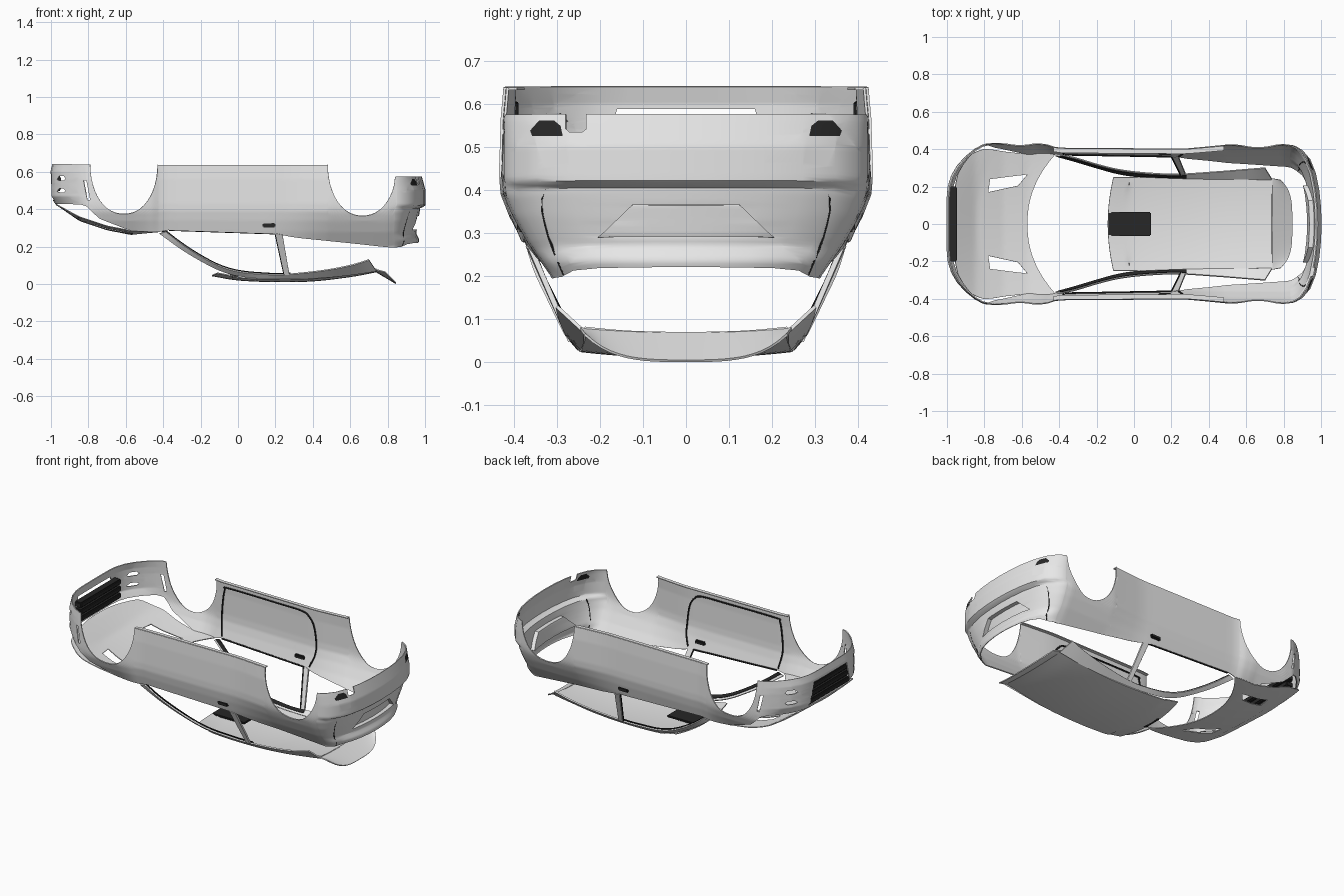
import bpy, bmesh, math
from mathutils import Vector

if "Cube" in bpy.data.objects:
    bpy.data.objects.remove(bpy.data.objects["Cube"])


def material(name, v):
    m = bpy.data.materials.new(name)
    m.diffuse_color = (v, v, v, 1)
    m.use_nodes = True
    m.node_tree.nodes["Principled BSDF"].inputs["Base Color"].default_value = m.diffuse_color
    return m


GREY, DARK = material("body_grey", 0.8), material("trim_black", 0.02)


def interp(x, pts):
    if x <= pts[0][0]:
        return pts[0][1]
    for (a, u), (b, v) in zip(pts, pts[1:]):
        if x <= b:
            return u + (v - u) * (x - a) / max(b - a, 1e-9)
    return pts[-1][1]


def spline(pts, n=6):
    p = [Vector(q) for q in pts]
    p = [2 * p[0] - p[1]] + p + [2 * p[-1] - p[-2]]
    out = []
    for i in range(1, len(p) - 2):
        a, b, c, d = p[i - 1:i + 3]
        for k in range(n):
            t = k / n
            out.append(0.5 * (2 * b + (c - a) * t + (2 * a - 5 * b + 4 * c - d) * t * t
                              + (3 * b - a - 3 * c + d) * t ** 3))
    return out + [p[-2]]


def grid(rows, closed=False):
    bm = bmesh.new()
    vs = [[bm.verts.new(c) for c in r] for r in rows]
    n = len(vs)
    for i in range(n if closed else n - 1):
        a, b = vs[i], vs[(i + 1) % n]
        for j in range(len(a) - 1):
            bm.faces.new((a[j], b[j], b[j + 1], a[j + 1]))
    return bm


def finish(name, bm, mat=GREY, thick=0.0):
    me = bpy.data.meshes.new(name)
    bmesh.ops.recalc_face_normals(bm, faces=bm.faces)
    bm.to_mesh(me)
    bm.free()
    ob = bpy.data.objects.new(name, me)
    bpy.context.collection.objects.link(ob)
    me.materials.append(mat)
    if mat is GREY:
        me.materials.append(DARK)
    bpy.ops.object.select_all(action='DESELECT')
    ob.select_set(True)
    bpy.context.view_layer.objects.active = ob
    if thick:
        m = ob.modifiers.new("thickness", 'SOLIDIFY')
        m.thickness, m.offset = thick, 0
        bpy.ops.object.modifier_apply(modifier=m.name)
    bpy.ops.object.shade_smooth_by_angle(angle=math.radians(35))
    return ob


def cut(bm, a, b, pts, where, act):
    """Cut a convex outline (in axes a, b) into the sheet, then delete, darken or push it in."""
    c = [sum(p[k] for p in pts) / len(pts) for k in (0, 1)]
    sides = []
    for p, q in zip(pts, pts[1:] + pts[:1]):
        co, no = Vector(), Vector()
        co[a], co[b] = p
        no[a], no[b] = q[1] - p[1], p[0] - q[0]
        if no[a] * (c[0] - p[0]) + no[b] * (c[1] - p[1]) > 0:
            no = -no
        sides.append((co, no))
    lo = [min(p[k] for p in pts) - 0.07 for k in (0, 1)]
    hi = [max(p[k] for p in pts) + 0.07 for k in (0, 1)]

    def near():
        out = []
        for f in bm.faces:
            m = f.calc_center_median()
            if where(m) and lo[0] < m[a] < hi[0] and lo[1] < m[b] < hi[1]:
                out.append(f)
        return out
    for co, no in sides:
        fs = near()
        geom = fs + list({e for f in fs for e in f.edges}) + list({v for f in fs for v in f.verts})
        bmesh.ops.bisect_plane(bm, geom=geom, dist=1e-5, plane_co=co, plane_no=no)
    ins = [f for f in near() if all((f.calc_center_median() - co).dot(no) < 0 for co, no in sides)]
    if act == 'hole':
        bmesh.ops.delete(bm, geom=ins, context='FACES')
    elif act == 'dark':
        for f in ins:
            f.material_index = 1
    else:
        r = bmesh.ops.extrude_face_region(bm, geom=ins)
        bmesh.ops.translate(bm, vec=act, verts=[g for g in r['geom'] if isinstance(g, bmesh.types.BMVert)])
        bmesh.ops.delete(bm, geom=[f for f in ins if f.is_valid], context='FACES')


def tube(name, pts, r, mat=DARK):
    pts = [Vector(p) for p in pts]
    rows = []
    for i, p in enumerate(pts):
        t = (pts[min(i + 1, len(pts) - 1)] - pts[max(i - 1, 0)]).normalized()
        u = t.cross(Vector((0.1, 1, 0.2))).normalized()
        w = t.cross(u)
        rows.append([p + r * (u * math.cos(k * math.pi / 3) + w * math.sin(k * math.pi / 3)) for k in range(7)])
    bm = grid(rows)
    bmesh.ops.remove_doubles(bm, verts=bm.verts, dist=1e-6)
    finish(name, bm, mat)


def box(name, c, s, mat, bevel=0.006):
    bm = bmesh.new()
    bmesh.ops.create_cube(bm, size=1)
    for v in bm.verts:
        v.co = Vector(c) + Vector([v.co[k] * s[k] for k in range(3)])
    bmesh.ops.bevel(bm, geom=bm.edges[:], offset=bevel, segments=2, affect='EDGES')
    finish(name, bm, mat)


# Body shape rules: plan outline, edge heights and tuck-in by height
nose = [(-1, 0), (-1, .07), (-.999, .14), (-.993, .2), (-.975, .258), (-.945, .31), (-.9, .36), (-.85, .4), (-.81, .422)]
tail = [(.87, .41), (.9, .392), (.94, .345), (.97, .27), (.988, .18), (.997, .09), (1, 0)]
flank = [(-.79, .427), (-.74, .431), (-.52, .431), (-.46, .422), (-.41, .405), (.27, .4), (.4, .412), (.5, .422), (.8, .425), (.85, .418)]
plan = nose + flank + tail
low = [(-1, .43), (-.82, .425), (-.74, .35), (-.57, .285), (-.42, .28), (-.39, .29), (.2, .27),
       (.3, .25), (.6, .22), (.83, .195), (.9, .2), (.95, .218), (1, .222)]
tuck = [(.2, .27), (.28, .14), (.34, .06), (.39, .01), (.43, 0), (.56, 0), (.64, .015)]
tuck_x = [(.2, .045), (.235, .033), (.27, .05), (.41, .028), (.418, 0), (.5, 0), (.575, .02)]
nose_x = [(.43, .025), (.47, 0), (.6, 0), (.64, .01)]


def surf(x, y, z):
    k = interp(x, [(-.55, 1), (-.4, .55), (.2, .55), (.5, 1)])
    w = min(1, max(0, (abs(x) - .8) / .15))
    dx = interp(z, tuck_x if x > 0 else nose_x) * w
    return Vector((x - math.copysign(dx, x), y * (1 - k * interp(z, tuck)), z))


def side(x, z):
    return surf(x, interp(x, plan), z)


def high(x):
    for c, h, b in ((-.61, .18, .375), (.665, .185, .365)):
        u = abs(x - c) / h
        if u <= 1.0001:
            z = b + (.638 - b) * (1 - max(0, 1 - u ** 2.2) ** .5)
            return min(z, .575) if x > .7 else z
    return .64 if x < -.7 else (.575 if x > .8 else .635)


# Body shell: nose, wings, doors and tail in one closed band
arch = [-math.cos(math.pi * i / 24) for i in range(25)]
xs = [-.61 + .18 * a for a in arch] + [-.42 + .05 * i for i in range(18)] + [.47] + [.665 + .185 * a for a in arch]
half = nose + [(x, interp(x, plan)) for x in xs] + tail
loop = half + [(x, -y) for x, y in half[-2:0:-1]]
N = 42
rows = [[surf(x, y, interp(x, low) + (high(x) - interp(x, low)) * j / N) for j in range(N + 1)] for x, y in loop]
bm = grid(rows, True)
front, rear = (lambda m: m.x < -.7), (lambda m: m.x > .85)
cut(bm, 1, 2, [(-.2, .45), (.2, .45), (.16, .588), (-.16, .588)], lambda m: m.x < -.9, 'hole')
for z, h in ((.565, .012), (.5, .01)):
    cut(bm, 0, 2, [(-.965, z - h / 2), (-.955, z - h), (-.93, z - h), (-.92, z), (-.93, z + h), (-.955, z + h)], front, 'hole')
cut(bm, 0, 2, [(-.825, .555), (-.81, .555), (-.79, .45), (-.805, .45)], front, 'hole')
cut(bm, 1, 2, [(-.205, .29), (.205, .29), (.125, .367), (-.125, .367)], rear, Vector((-.025, 0, 0)))
cut(bm, 1, 2, [(-.278, .58), (-.278, .54), (-.27, .534), (-.24, .534), (-.232, .54), (-.232, .58)], rear, 'hole')
for s in (1, -1):
    cut(bm, 1, 2, [(s * .285, .525), (s * .355, .525), (s * .36, .537), (s * .34, .56), (s * .305, .56), (s * .29, .548)], rear, 'dark')
finish("body_shell", bm, GREY, .006)

# Grille bars
for z in (.472, .515, .558):
    box("grille_bar", (-.97, 0, z), (.05, .4, .033), DARK)

# Bonnet with two vents
edge = [(-.97, .425), (-.85, .36), (-.7, .31), (-.57, .285), (-.42, .28)]
rows = []
for i in range(25):
    s, r = i / 24, []
    for j in range(33):
        t = j / 16 - 1
        x0, x1 = -.975 + .05 * t * t, -.57 + .15 * abs(t) ** 2.2
        x, xe = x0 + (x1 - x0) * s, -.925 + .505 * s
        y = t * side(xe, interp(xe, edge)).y
        r.append((x, y, interp(x, edge) - .02 * min(1, 3 * s) * (1 - t * t)))
    rows.append(r)
bm = grid(rows)
for s in (1, -1):
    cut(bm, 0, 1, [(-.78, s * .17), (-.62, s * .205), (-.57, s * .265), (-.77, s * .24)], lambda m: m.y * s > 0, 'hole')
finish("bonnet", bm, GREY, .005)

# Roof panel and rear spoiler
crown = spline([(-.14, 0, .045), (0, 0, .022), (.2, 0, .013), (.4, 0, .017), (.6, 0, .04), (.74, 0, .066)])
ts = [j / 12 - 1 for j in range(25)]
finish("roof", grid([[(p.x + .03 * t * t * (1 if p.x < -.05 else 0), t * (.25 - .02 * max(0, p.x)), p.z + .014 * t * t)
                      for t in ts] for p in crown]), GREY, .006)
finish("spoiler", grid([[(.735 + s * (.11 - .06 * t ** 4), t * (.245 - .01 * s), .068 - s * .065 * (1 - .8 * t ** 4) + .01 * t * t)
                         for t in ts] for s in [i / 8 for i in range(9)]]), GREY, .006)
box("roof_console", (-.025, 0, .045), (.23, .13, .012), DARK, .005)

# Pillars, roof rails, seals, door seams, handles and sills, on both sides
outer = [(-.385, .37, .28), (-.3, .35, .215), (-.2, .32, .15), (-.1, .295, .098), (0, .28, .068),
         (.12, .27, .055), (.25, .267, .052), (.45, .28, .072), (.6, .292, .1), (.7, .3, .13)]
inner = [(-.42, .365, .27), (-.3, .33, .185), (-.2, .3, .125), (-.1, .272, .075), (0, .255, .045),
         (.12, .25, .032), (.25, .245, .03), (.45, .24, .035), (.6, .235, .05), (.74, .235, .07)]
door = [(-.375, .3), (-.39, .4), (-.385, .5), (-.37, .585), (-.34, .6), (0, .6), (.17, .597),
        (.22, .57), (.25, .52), (.265, .43), (.265, .35), (.24, .28)]
for s in (1, -1):
    def flip(pts, tuck_in=0.0):
        return [(p[0], s * (p[1] - tuck_in), p[2]) for p in pts]
    o, n = spline(outer), spline(inner)
    finish("roof_rail", grid([flip(o), flip(n)]), GREY, .008)
    lining = [p.lerp(q, .65) for p, q in zip(o[:38], n[:38])]
    up = Vector((0, -.008, .007))
    finish("pillar_lining", grid([flip([p + up for p in o[:38]]), flip([p + up for p in lining])]), DARK, .004)
    b0, b1 = side(.2, .272), side(.238, .265)
    post = [flip([b0, (.248, .268, .05)]), flip([b1, (.275, .268, .05)])]
    finish("centre_pillar", grid(post), GREY, .012)
    tube("pillar_seal", flip([b0, (.248, .268, .05)], .004), .005)
    tube("door_seam", flip([side(p.x, p.y) for p in spline([(x, z, 0) for x, z in door])], .006), .005)
    tube("sill_seal", flip([side(-.37 + .03 * i, interp(-.37 + .03 * i, low)) for i in range(20)], .006), .005)
    tube("tail_seam", flip([side(.948 - (.41 - z) * .2, z) for z in (.408, .38, .35, .32, .29, .26, .23, .205)]), .0042)
    h = side(.17, .315)
    box("door_handle", (.165, s * h.y, .315), (.07, .024, .026), DARK)
    sill = [side(-.43 + .0455 * i, .635) for i in range(21)]
    finish("sill_flange", grid([flip(sill), flip(sill, .022)]), GREY, .005)
